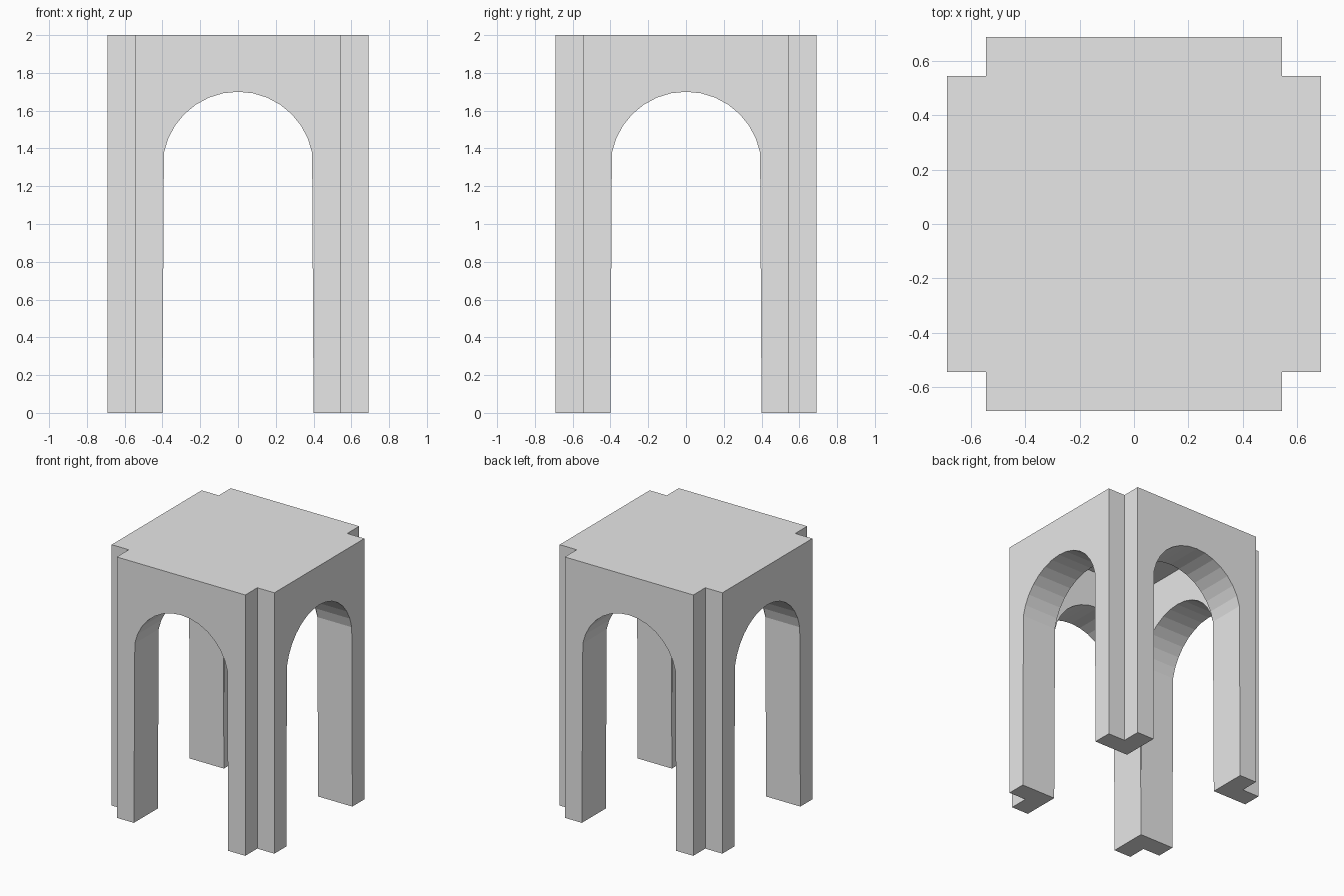
import bpy, bmesh, math
from mathutils import Matrix

if "Cube" in bpy.data.objects:
    bpy.data.objects.remove(bpy.data.objects["Cube"])

HALF = 0.545      # half width of each arch wall
OUT = 0.69        # outer face distance from the centre
INN = 0.40        # inner face distance from the centre
TOP = 2.0
RADIUS = 0.40
SPRING = 1.30     # height of the arch centre
SEG = 16

grey = bpy.data.materials.new("plain_grey")
grey.diffuse_color = (0.8, 0.8, 0.8, 1.0)
grey.use_nodes = True
grey.node_tree.nodes["Principled BSDF"].inputs["Base Color"].default_value = grey.diffuse_color


def finish(bm, name):
    bmesh.ops.recalc_face_normals(bm, faces=bm.faces)
    mesh = bpy.data.meshes.new(name)
    bm.to_mesh(mesh)
    bm.free()
    mesh.materials.append(grey)
    obj = bpy.data.objects.new(name, mesh)
    bpy.context.collection.objects.link(obj)
    return obj


def arch_wall(name, angle):
    # arch opening, right to left, with very slightly tapered jambs
    curve = [(RADIUS * math.cos(math.pi * i / SEG),
              SPRING + RADIUS * math.sin(math.pi * i / SEG)) for i in range(1, SEG)]
    profile = ([(-HALF, TOP), (-HALF, 0), (-INN, 0)] + curve[::-1]
               + [(INN, 0), (HALF, 0), (HALF, TOP)])
    bm = bmesh.new()
    face = bm.faces.new([bm.verts.new((x, -OUT, z)) for x, z in profile])
    ext = bmesh.ops.extrude_face_region(bm, geom=[face])
    verts = [v for v in ext["geom"] if isinstance(v, bmesh.types.BMVert)]
    bmesh.ops.translate(bm, verts=verts, vec=(0, OUT - INN, 0))
    bmesh.ops.rotate(bm, verts=bm.verts, cent=(0, 0, 0),
                     matrix=Matrix.Rotation(angle, 3, 'Z'))
    return finish(bm, name)


# four arched walls that cross at the corner legs
for i, side in enumerate(("front", "right", "back", "left")):
    arch_wall(side + "_arch_wall", i * math.pi / 2)

# thin roof panel closing the space between the walls
bm = bmesh.new()
bmesh.ops.create_cube(bm, size=1.0)
bmesh.ops.scale(bm, verts=bm.verts, vec=(2 * INN, 2 * INN, 0.02))
bmesh.ops.translate(bm, verts=bm.verts, vec=(0, 0, TOP - 0.01))
finish(bm, "roof_panel")
